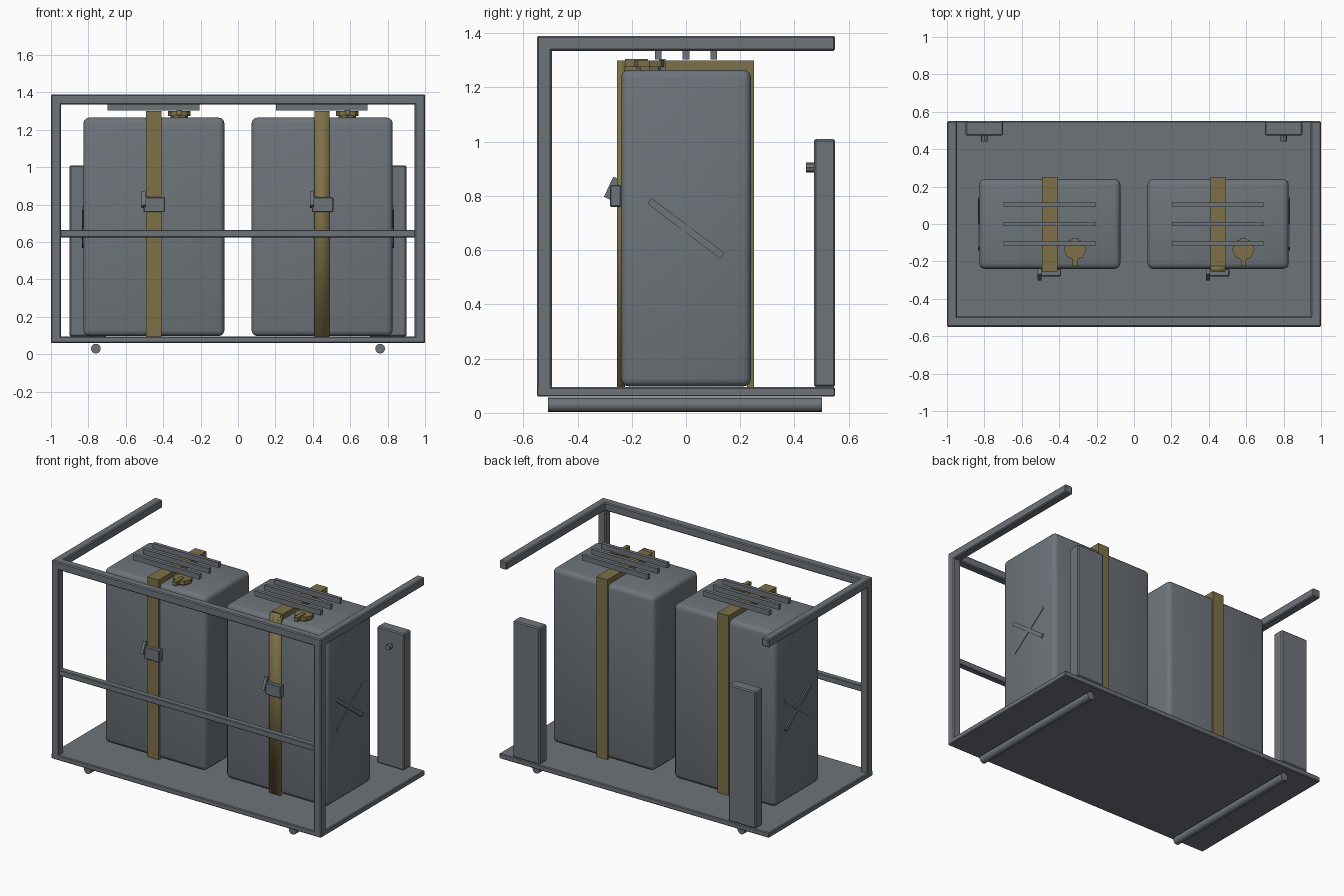
import bpy, bmesh, math
from mathutils import Matrix

if "Cube" in bpy.data.objects:
    bpy.data.objects.remove(bpy.data.objects["Cube"])


def material(name, rgb):
    m = bpy.data.materials.new(name)
    m.diffuse_color = (*rgb, 1)
    m.use_nodes = True
    m.node_tree.nodes["Principled BSDF"].inputs["Base Color"].default_value = m.diffuse_color
    return m


GRAY = material("slate_gray", (0.155, 0.175, 0.195))
OLIVE = material("olive_strap", (0.205, 0.165, 0.065))


def finish(name, bm, mat, smooth=None):
    me = bpy.data.meshes.new(name)
    bm.to_mesh(me)
    bm.free()
    me.materials.append(mat)
    ob = bpy.data.objects.new(name, me)
    bpy.context.collection.objects.link(ob)
    if smooth:
        bpy.ops.object.select_all(action='DESELECT')
        ob.select_set(True)
        bpy.context.view_layer.objects.active = ob
        bpy.ops.object.shade_smooth_by_angle(angle=math.radians(smooth))
    return ob


def box(name, x, y, z, mat=GRAY, bevel=0.0, segments=1, tilt=0.0, smooth=None):
    """Box from (min, max) ranges, optionally tilted about its own x axis."""
    bm = bmesh.new()
    mid = [sum(r) / 2 for r in (x, y, z)]
    size = [r[1] - r[0] for r in (x, y, z)]
    bmesh.ops.create_cube(bm, size=1, matrix=Matrix.Diagonal((*size, 1)))
    if bevel:
        bmesh.ops.bevel(bm, geom=bm.edges[:], offset=bevel, segments=segments,
                        profile=0.5, affect='EDGES')
    bm.transform(Matrix.Translation(mid) @ Matrix.Rotation(tilt, 4, 'X'))
    return finish(name, bm, mat, smooth)


def cylinder(name, loc, r, depth, sides, mat=GRAY, rot=None, smooth=None):
    bm = bmesh.new()
    m = Matrix.Translation(loc) @ (rot or Matrix())
    bmesh.ops.create_cone(bm, cap_ends=True, segments=sides, radius1=r, radius2=r,
                          depth=depth, matrix=m)
    return finish(name, bm, mat, smooth)


# Base plate and open frame
box("base_plate", (-1, 1), (-0.55, 0.55), (0.06, 0.095), bevel=0.005)
box("front_top_rail", (-1, 1), (-0.55, -0.495), (1.335, 1.39), bevel=0.006)
box("front_middle_rail", (-0.95, 0.95), (-0.543, -0.503), (0.625, 0.665), bevel=0.004)

for s in (-1, 1):
    def span(a, b):
        return tuple(sorted((s * a, s * b)))

    # Frame sides, runners and rear posts
    box("front_post", span(0.945, 1), (-0.55, -0.495), (0.06, 1.39), bevel=0.006)
    box("side_top_rail", span(0.945, 1), (-0.55, 0.55), (1.335, 1.39), bevel=0.006)
    cylinder("runner", (s * 0.76, -0.003, 0.03), 0.026, 1.01, 16,
             rot=Matrix.Rotation(math.pi / 2, 4, 'X'), smooth=30)
    box("rear_post", span(0.70, 0.90), (0.472, 0.55), (0.095, 1.01), bevel=0.007)
    cylinder("post_knob", (s * 0.80, 0.457, 0.905), 0.018, 0.03, 8,
             rot=Matrix.Rotation(math.pi / 2, 4, 'X'))

    # Canister body
    c = s * 0.45
    box("canister", (c - 0.377, c + 0.377), (-0.24, 0.24), (0.097, 1.265),
        bevel=0.03, segments=3, smooth=30)

    # Crossed ribs on the outer side
    for k in (-1, 1):
        box("side_cross_rib", span(0.815, 0.835 if k < 0 else 0.831),
            (-0.168, 0.168), (0.667, 0.693), tilt=k * math.radians(37))

    # Strap over front, top and back
    w = (c - 0.042, c + 0.04)
    box("strap_front", w, (-0.255, -0.225), (0.095, 1.30), OLIVE,
        smooth=100 if s > 0 else None)
    box("strap_back", w, (0.225, 0.25), (0.095, 1.30), OLIVE)
    box("strap_top", w, (-0.255, 0.25), (1.25, 1.30), OLIVE)

    # Buckle and lever
    box("buckle", (c - 0.055, c + 0.06), (-0.28, -0.24), (0.76, 0.84), bevel=0.004)
    box("buckle_lever", (c - 0.065, c - 0.045), (-0.287, -0.249), (0.785, 0.867),
        tilt=math.radians(-25))

    # Carrying bars
    for y in (-0.102, 0, 0.102):
        box("carry_bar", (c - 0.247, c + 0.243), (y - 0.012, y + 0.012), (1.303, 1.338))

    # Filler cap with pouring tab
    cylinder("filler_neck", (c + 0.135, -0.135, 1.27), 0.047, 0.03, 8, OLIVE)
    cylinder("filler_cap", (c + 0.135, -0.135, 1.287), 0.06, 0.025, 8, OLIVE)
    box("cap_tab", (c + 0.122, c + 0.148), (-0.225, -0.14), (1.278, 1.304), OLIVE)
    box("cap_hinge", (c + 0.12, c + 0.15), (-0.1, -0.075), (1.26, 1.305))
